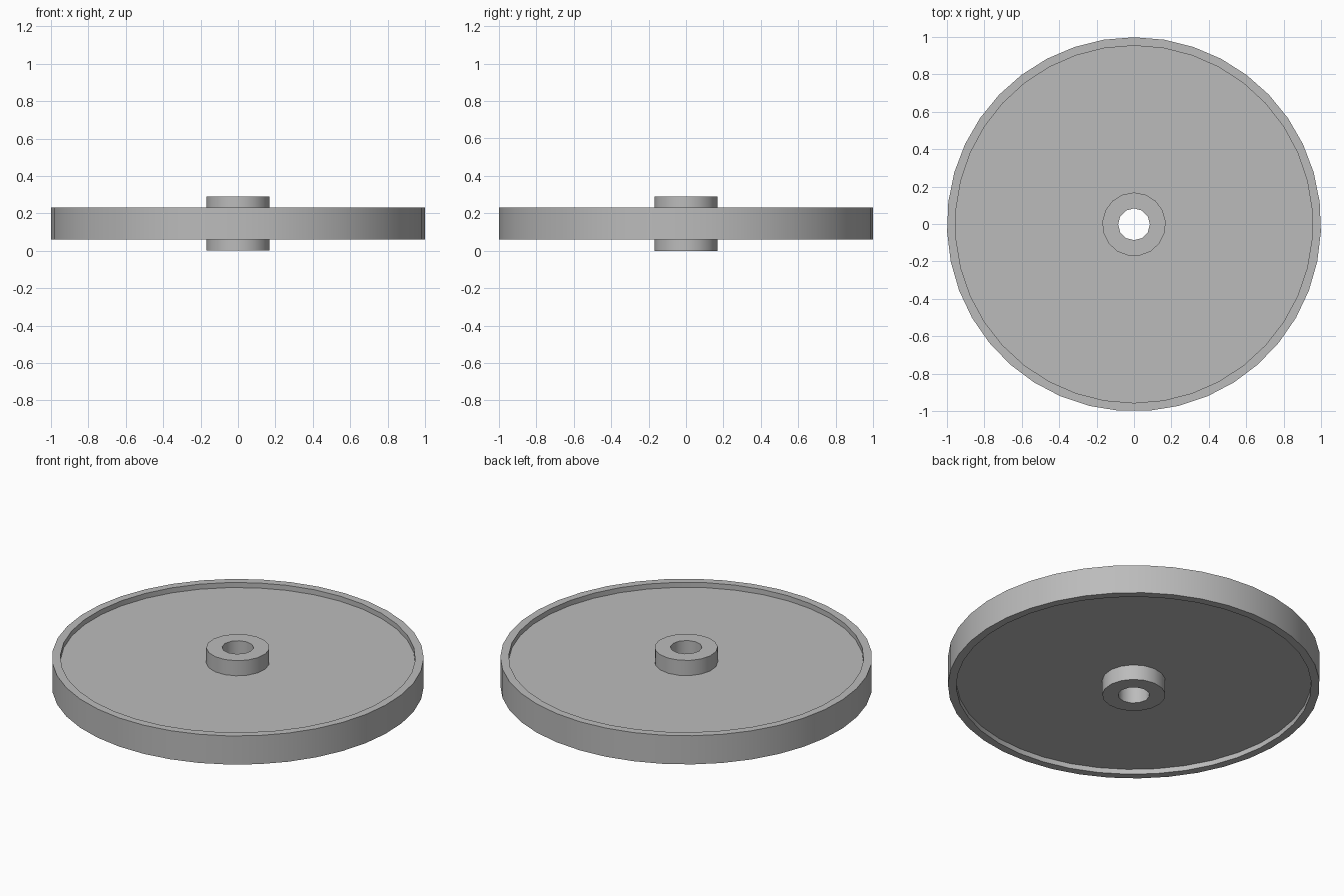
import bpy, bmesh, math

cube = bpy.data.objects.get("Cube")
if cube:
    bpy.data.objects.remove(cube, do_unlink=True)

# One plain grey for the whole wheel
grey = bpy.data.materials.new("plain_grey")
grey.use_nodes = True
colour = (0.5, 0.5, 0.5, 1)
grey.diffuse_color = colour
grey.node_tree.nodes["Principled BSDF"].inputs["Base Color"].default_value = colour

HEIGHT = 0.29
RIM_TOP, FLOOR_TOP = 0.23, 0.20
# radius and number of sides of each circle
OUTER, INNER, HUB, BORE = (1.0, 39), (0.955, 38), (0.17, 17), (0.085, 12)

bm = bmesh.new()


def ring(circle, z):
    """Closed loop of edges, first corner towards the back."""
    radius, sides = circle
    turns = [2 * math.pi * i / sides for i in range(sides)]
    verts = [bm.verts.new((radius * math.sin(a), radius * math.cos(a), z)) for a in turns]
    return [bm.edges.new((v, verts[(i + 1) % sides])) for i, v in enumerate(verts)]


def wall(low, high):
    bmesh.ops.bridge_loops(bm, edges=low + high)


def washer(outer, inner):
    bmesh.ops.triangle_fill(bm, use_beauty=True, use_dissolve=False, edges=outer + inner)


# Each side of the wheel: rim face, recess wall, floor, hub wall and hub face
sides = []
for flip in (False, True):
    level = lambda z: HEIGHT - z if flip else z
    rim = ring(OUTER, level(RIM_TOP))
    lip = ring(INNER, level(RIM_TOP))
    floor = ring(INNER, level(FLOOR_TOP))
    hub_base = ring(HUB, level(FLOOR_TOP))
    hub_top = ring(HUB, level(HEIGHT))
    bore = ring(BORE, level(HEIGHT))
    washer(rim, lip)
    wall(lip, floor)
    washer(floor, hub_base)
    wall(hub_base, hub_top)
    washer(hub_top, bore)
    sides.append((rim, bore))

# Tread and axle hole join the two sides
(rim_a, bore_a), (rim_b, bore_b) = sides
wall(rim_a, rim_b)
wall(bore_a, bore_b)
bmesh.ops.recalc_face_normals(bm, faces=bm.faces)

# Centre the odd-sided outline front to back
ys = [v.co.y for v in bm.verts]
bmesh.ops.translate(bm, verts=bm.verts, vec=(0, -(max(ys) + min(ys)) / 2, 0))

mesh = bpy.data.meshes.new("wheel_disc")
bm.to_mesh(mesh)
bm.free()
mesh.materials.append(grey)
wheel = bpy.data.objects.new("wheel_disc", mesh)
bpy.context.collection.objects.link(wheel)

# Smooth round walls, crisp rims
bpy.ops.object.select_all(action='DESELECT')
wheel.select_set(True)
bpy.context.view_layer.objects.active = wheel
bpy.ops.object.shade_smooth_by_angle(angle=math.radians(35))
